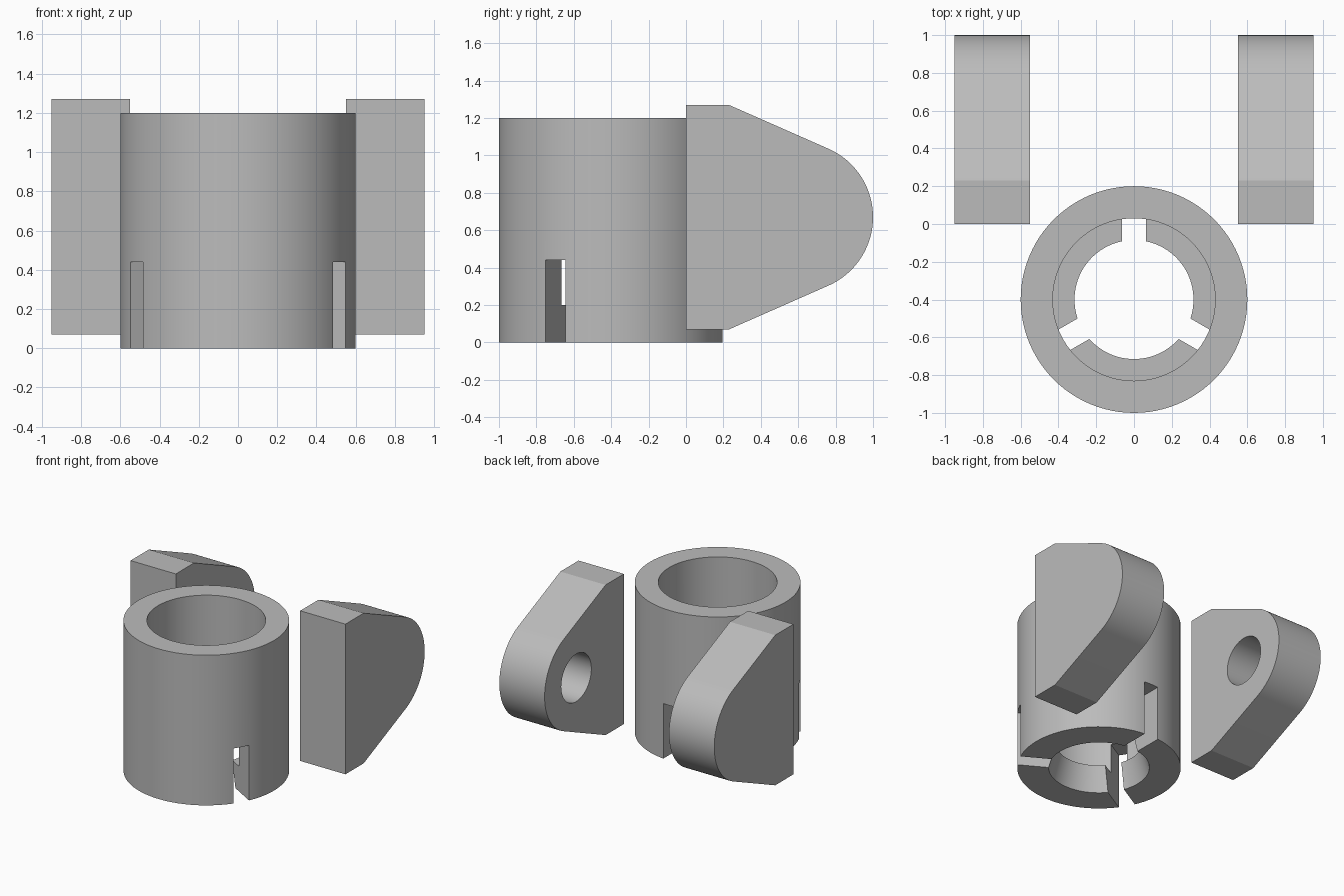
import bpy, bmesh, math
from mathutils import Matrix, Vector

cube = bpy.data.objects.get("Cube")
if cube:
    bpy.data.objects.remove(cube, do_unlink=True)

grey = bpy.data.materials.new("plain grey")
grey.use_nodes = True
COLOUR = (0.5, 0.5, 0.5, 1)
grey.diffuse_color = COLOUR
grey.node_tree.nodes["Principled BSDF"].inputs["Base Color"].default_value = COLOUR

SEGMENTS = 96
TUBE_Y = -0.4


def make_object(name, bm):
    bmesh.ops.recalc_face_normals(bm, faces=bm.faces)
    mesh = bpy.data.meshes.new(name)
    bm.to_mesh(mesh)
    bm.free()
    obj = bpy.data.objects.new(name, mesh)
    bpy.context.collection.objects.link(obj)
    mesh.materials.append(grey)
    return obj


def activate(obj):
    bpy.ops.object.select_all(action='DESELECT')
    obj.select_set(True)
    bpy.context.view_layer.objects.active = obj


def cut(obj, cutter):
    cutter.hide_render = True
    mod = obj.modifiers.new("cut", 'BOOLEAN')
    mod.operation = 'DIFFERENCE'
    mod.solver = 'EXACT'
    mod.object = cutter
    activate(obj)
    bpy.ops.object.modifier_apply(modifier=mod.name)
    bpy.data.objects.remove(cutter, do_unlink=True)
    bpy.ops.object.shade_smooth_by_angle(angle=math.radians(20))


def lathe(name, profile):
    """Closed (radius, z) profile revolved around the z axis."""
    bm = bmesh.new()
    rings = []
    for i in range(SEGMENTS):
        a = 2 * math.pi * i / SEGMENTS
        rings.append([bm.verts.new((r * math.cos(a), r * math.sin(a), z)) for r, z in profile])
    n = len(profile)
    for i in range(SEGMENTS):
        a, b = rings[i], rings[(i + 1) % SEGMENTS]
        for j in range(n):
            k = (j + 1) % n
            bm.faces.new((a[j], b[j], b[k], a[k]))
    return make_object(name, bm)


# Tube with an inner lip flaring at the bottom
sleeve = lathe("slotted_sleeve", [(0.6, 0), (0.6, 1.2), (0.43, 1.2), (0.43, 0.2), (0.315, 0.2), (0.37, 0)])

# Three radial slots through the lower wall
bm = bmesh.new()
for angle in (90, 210, 330):
    place = (Matrix.Rotation(math.radians(angle), 4, 'Z')
             @ Matrix.Translation((0.45, 0, 0.17))
             @ Matrix.Diagonal((0.5, 0.125, 0.54, 1)))
    bmesh.ops.create_cube(bm, size=1, matrix=place)
cut(sleeve, make_object("slot_cutter", bm))
sleeve.location.y = TUBE_Y

# Lug outline: flat back, tapered shoulders tangent to a round nose
NOSE_Y, NOSE_Z, NOSE_R = 0.6, 0.67, 0.4
SHOULDER_Y, HALF_H = 0.23, 0.6


def lug_outline():
    to_corner = Vector((SHOULDER_Y - NOSE_Y, HALF_H))
    start = math.atan2(to_corner.y, to_corner.x) - math.acos(NOSE_R / to_corner.length)
    points = [(0, HALF_H), (SHOULDER_Y, HALF_H)]
    steps = 40
    for i in range(steps + 1):
        a = start * (1 - 2 * i / steps)
        points.append((NOSE_Y + NOSE_R * math.cos(a), NOSE_R * math.sin(a)))
    return points + [(SHOULDER_Y, -HALF_H), (0, -HALF_H)]


# Mirrored lugs with a blind hole in each inner face
for side, name in ((1, "left_lug"), (-1, "right_lug")):
    bm = bmesh.new()
    face = bm.faces.new([bm.verts.new((side * 0.55, y, NOSE_Z + z)) for y, z in lug_outline()])
    grown = bmesh.ops.extrude_face_region(bm, geom=[face])["geom"]
    bmesh.ops.translate(bm, vec=(side * 0.4, 0, 0),
                        verts=[v for v in grown if isinstance(v, bmesh.types.BMVert)])
    lug = make_object(name, bm)

    bm = bmesh.new()
    place = Matrix.Translation((side * 0.65, NOSE_Y, NOSE_Z)) @ Matrix.Rotation(math.pi / 2, 4, 'Y')
    bmesh.ops.create_cone(bm, cap_ends=True, segments=64, radius1=0.19, radius2=0.19,
                          depth=0.4, matrix=place)
    cut(lug, make_object("hole_cutter", bm))
